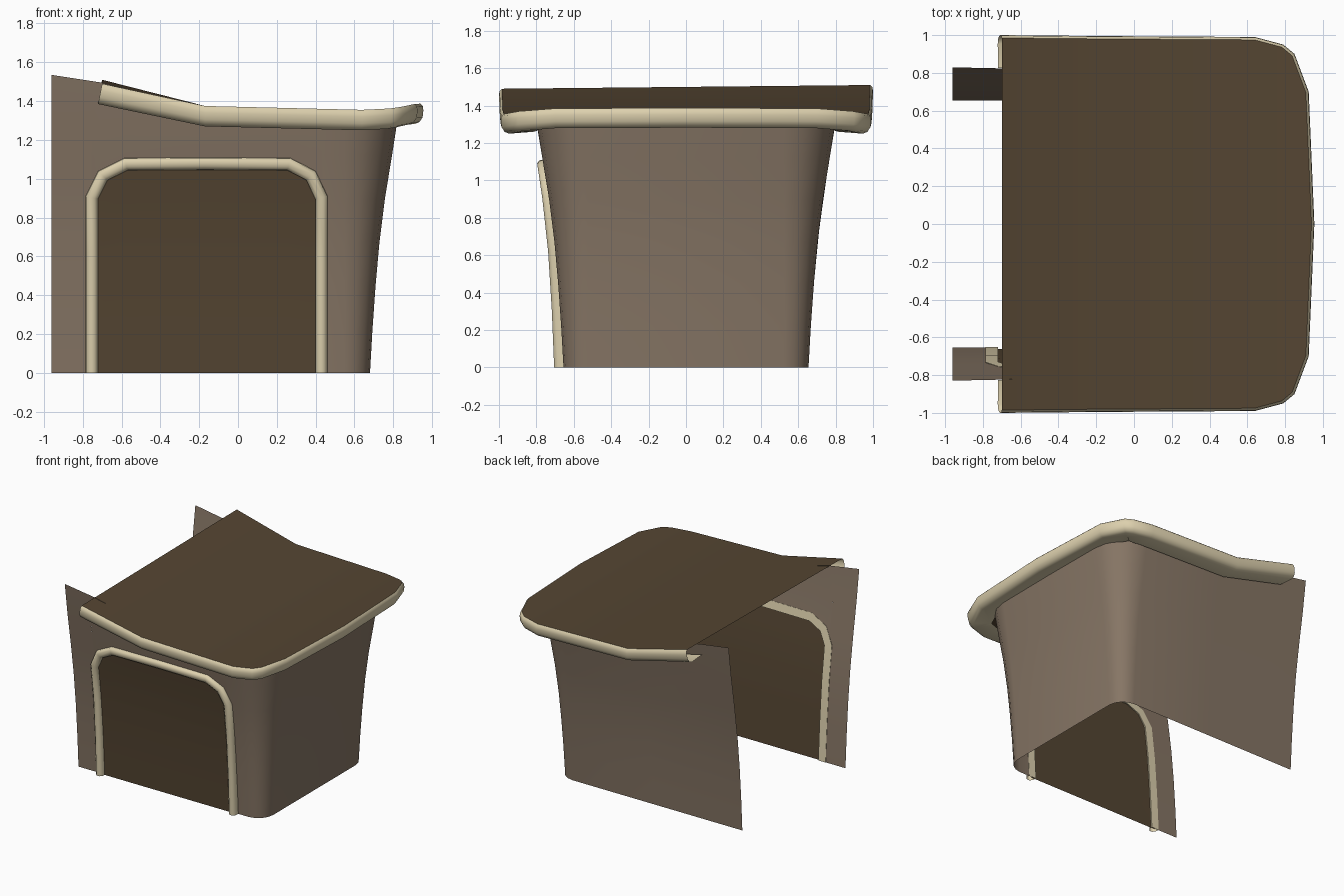
import bpy, math
from mathutils import Vector

if "Cube" in bpy.data.objects:
    bpy.data.objects.remove(bpy.data.objects["Cube"])


def material(name, rgb):
    m = bpy.data.materials.new(name)
    m.diffuse_color = (*rgb, 1)
    m.use_nodes = True
    m.node_tree.nodes["Principled BSDF"].inputs["Base Color"].default_value = m.diffuse_color
    return m


WALL = material("wall_brown", (0.24, 0.18, 0.13))
DARK = material("dark_brown", (0.09, 0.06, 0.032))
TRIM = material("cream_trim", (0.72, 0.63, 0.42))


def lerp(table, x):
    if x <= table[0][0]:
        return table[0][1]
    for (a, u), (b, v) in zip(table, table[1:]):
        if x <= b:
            return u + (v - u) * (x - a) / (b - a)
    return table[-1][1]


def make(name, verts, faces, mat, angle=50):
    me = bpy.data.meshes.new(name)
    me.from_pydata([tuple(v) for v in verts], [], faces)
    me.validate()
    me.materials.append(mat)
    ob = bpy.data.objects.new(name, me)
    bpy.context.collection.objects.link(ob)
    bpy.ops.object.select_all(action='DESELECT')
    ob.select_set(True)
    bpy.context.view_layer.objects.active = ob
    bpy.ops.object.shade_smooth_by_angle(angle=math.radians(angle))
    return ob


def sheet(name, columns, mat, closed=False, flip=False, angle=50):
    """Skin equal-length columns of points with quads."""
    n = len(columns[0])
    faces = []
    for i in range(len(columns) - 1):
        for j in range(n if closed else n - 1):
            k = (j + 1) % n
            f = (i * n + j, (i + 1) * n + j, (i + 1) * n + k, i * n + k)
            faces.append(f[::-1] if flip else f)
    return make(name, [p for c in columns for p in c], faces, mat, angle)


def inset(path, d):
    """Mitred offset of an open 2D polyline to its left."""
    out = []
    for i, p in enumerate(path):
        p = Vector(p)
        ns = []
        for a, b in ((i - 1, i), (i, i + 1)):
            if a >= 0 and b < len(path):
                t = (Vector(path[b]) - Vector(path[a])).normalized()
                ns.append(Vector((-t.y, t.x)))
        m = (ns[0] + ns[-1]).normalized()
        out.append(p + m * d / m.dot(ns[0]))
    return out


# Shared curves: outward flare by height, roof height, wall top, door opening
FLARE = [(0, 0), (0.3, 0.017), (0.62, 0.042), (0.9, 0.077), (1.27, 0.138), (1.54, 0.175)]
ROOF = [(-0.70, 1.50), (-0.17, 1.375), (0.64, 1.355), (0.79, 1.362), (0.85, 1.37),
        (0.925, 1.385), (0.955, 1.387)]
TOP = [(-0.96, 1.535), (-0.70, 1.495), (-0.17, 1.36), (0.64, 1.34), (0.8, 1.345)]
DOOR = [(-0.755, 0.91), (-0.70, 1.02), (-0.575, 1.08), (-0.17, 1.082), (0.265, 1.08),
        (0.375, 1.02), (0.435, 0.91)]
Y0 = 0.655


def roof_z(x, y):
    return lerp(ROOF, x) + 0.01 * y * max(0, min(1, -(x + 0.17) / 0.53))


def column(x, y, nx, ny, low, high, rows=7, push=0):
    pts = []
    for j in range(rows):
        z = low + (high - low) * j / (rows - 1)
        d = lerp(FLARE, z) + push
        pts.append((x + nx * d, y + ny * d, z))
    return pts


# Walls: front left strip, lintel over the door, then round to the back
sheet("front_left_wall", [column(x, -Y0, 0, -1, 0, lerp(TOP, x))
                          for x in (-0.96, -0.755)], WALL)
xs = sorted([x for x, _ in DOOR])
sheet("door_lintel_wall", [column(x, -Y0, 0, -1, lerp(DOOR, x), lerp(TOP, x), 4)
                           for x in xs], WALL)
R = 0.13
plan = [(0.435, -Y0, 0, -1)]
for sy, steps in ((-1, range(5)), (1, range(4, -1, -1))):
    for k in steps:
        a = math.pi / 2 * (1 - k / 4)
        c, s = math.cos(a), sy * math.sin(a)
        plan.append((0.68 - R + R * c, sy * (Y0 - R) + R * s, c, s))
plan += [(x, Y0, 0, 1) for x in (-0.17, -0.70, -0.96)]
sheet("side_and_back_wall", [column(*p, 0, lerp(TOP, p[0] + 0.1 * p[2])) for p in plan], WALL)

# Door panel
sheet("door_panel", [column(x, -Y0, 0, -1, 0, lerp(DOOR, x), push=0.008) for x in xs], DARK)

# Door frame swept round the opening
edge = [(0.462, 0), (0.462, 0.3), (0.462, 0.62), (0.462, 0.91), (0.40, 1.04), (0.27, 1.107),
        (-0.17, 1.11), (-0.585, 1.107), (-0.72, 1.04), (-0.785, 0.91), (-0.785, 0.62),
        (-0.785, 0.3), (-0.785, 0)]
section = [(0, -0.003), (0.003, 0.03), (0.02, 0.05), (0.045, 0.05), (0.062, 0.03), (0.065, -0.003)]
rings = []
loops = [inset(edge, d) for d, _ in section]
for i, (_, z0) in enumerate(edge):
    # the frame thins out slightly towards the top
    thin = 1 - 0.35 * z0 / 1.1
    rings.append([(l[i].x, -Y0 - lerp(FLARE, l[i].y) - h * thin, l[i].y)
                  for l, (_, h) in zip(loops, section)])
sheet("door_frame", rings, TRIM, closed=True, angle=60)

# Roof outline, front half mirrored to the back
half = [(-0.70, -1.0), (-0.17, -0.995), (0.64, -0.99), (0.79, -0.95), (0.85, -0.90), (0.925, -0.70)]
outline = half + [(0.955, 0)] + [(x, -y) for x, y in reversed(half)]

# Roof skin
inner = inset(outline, 0.015)
n = len(inner)
faces = [(i, i + 1, n - 2 - i, n - 1 - i) for i in range(len(half) - 1)]
faces.append((len(half) - 1, len(half), len(half) + 1))
make("roof", [(p.x, p.y, roof_z(o[0], o[1])) for p, o in zip(inner, outline)], faces, DARK)

# Roof rim with a rounded edge and an underside reaching the walls
section = [(0.015, 0), (0.003, -0.012), (0, -0.035), (0.004, -0.07), (0.02, -0.095),
           (0.045, -0.105), (0.175, -0.095)]
loops = [inset(outline, d) for d, _ in section]
rings = []
for i, o in enumerate(outline):
    lean = 0.2 if i in (0, n - 1) else 0
    rings.append([(l[i].x + lean * h, l[i].y, roof_z(*o) + h)
                  for l, (_, h) in zip(loops, section)])
sheet("roof_rim", rings, TRIM, flip=True, angle=60)
